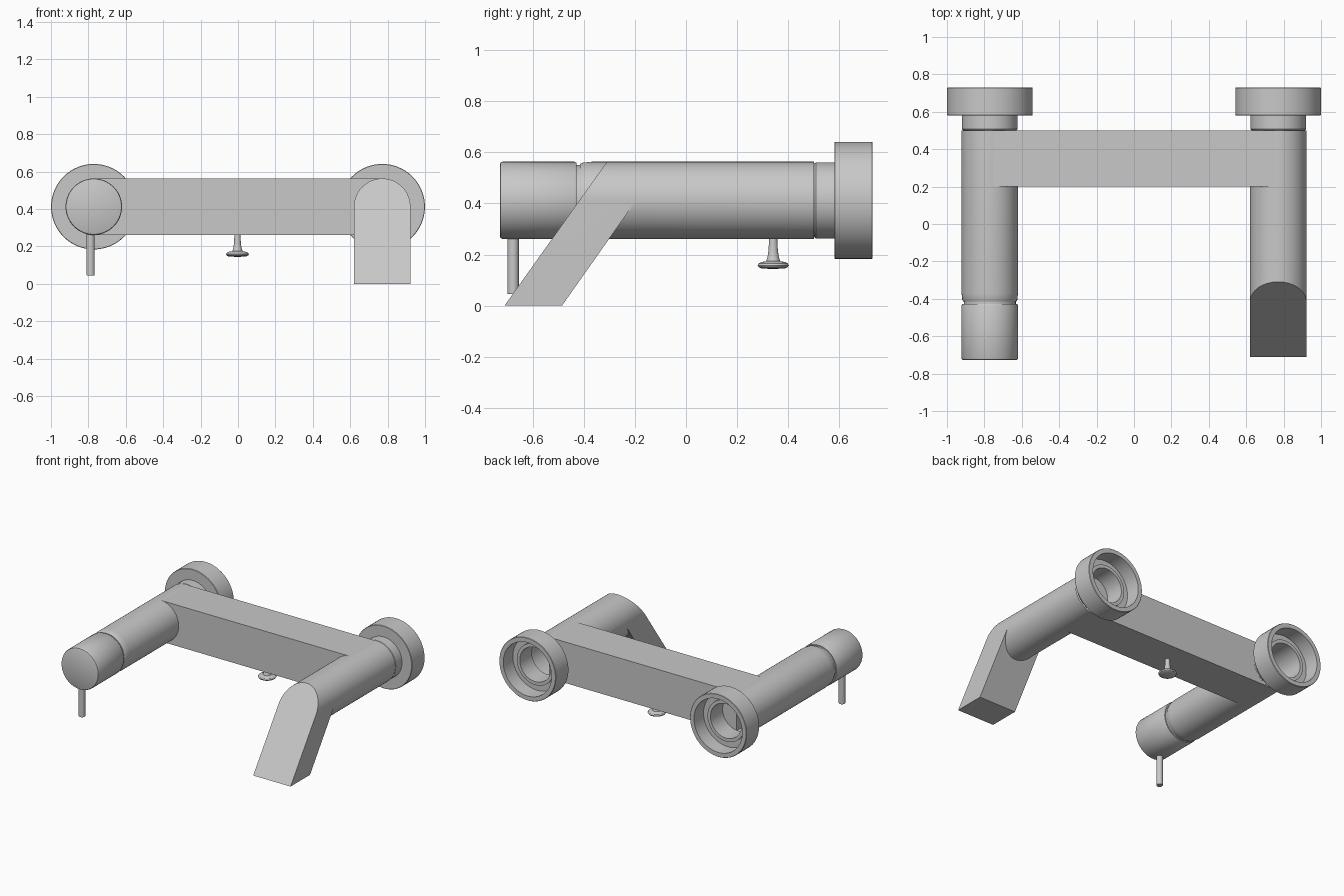
import bpy
import bmesh
from math import cos, sin, pi, radians

if "Cube" in bpy.data.objects:
    bpy.data.objects.remove(bpy.data.objects["Cube"])

# Main dimensions
PIPE_X, AXIS_Z, PIPE_R = 0.771, 0.412, 0.151
WALL_Y = 0.5
SEG = 64

metal = bpy.data.materials.new("satin grey metal")
metal.use_nodes = True
GREY = (0.58, 0.58, 0.58, 1)
metal.diffuse_color = GREY
metal.node_tree.nodes["Principled BSDF"].inputs["Base Color"].default_value = GREY


def finish(bm, name, location=(0, 0, 0)):
    """Turn a bmesh into a shaded object with the metal material."""
    bmesh.ops.remove_doubles(bm, verts=bm.verts, dist=1e-5)
    bmesh.ops.recalc_face_normals(bm, faces=bm.faces)
    mesh = bpy.data.meshes.new(name)
    bm.to_mesh(mesh)
    bm.free()
    mesh.materials.append(metal)
    mesh.shade_smooth()
    mesh.set_sharp_from_angle(angle=radians(30))
    obj = bpy.data.objects.new(name, mesh)
    obj.location = location
    bpy.context.scene.collection.objects.link(obj)
    return obj


def lathe(name, profile, location, axis="Y", closed=False):
    """Spin (radius, position) points around an axis; closed joins last to first."""
    bm = bmesh.new()
    rings = []
    for r, p in profile:
        ring = []
        for i in range(SEG):
            a = 2 * pi * i / SEG
            u, v = r * cos(a), r * sin(a)
            ring.append(bm.verts.new((u, p, v) if axis == "Y" else (u, v, p)))
        rings.append(ring)
    pairs = list(zip(rings, rings[1:]))
    if closed:
        pairs.append((rings[-1], rings[0]))
    for a, b in pairs:
        for i in range(SEG):
            j = (i + 1) % SEG
            bm.faces.new((a[i], a[j], b[j], b[i]))
    return finish(bm, name, location)


# Wall flanges and necks, one pair per pipe
for side, sx in (("right", -1), ("left", 1)):
    centre = (sx * PIPE_X, 0, AXIS_Z)
    lathe(side + "_wall_flange",
          [(0.145, 0.58), (0.226, 0.58), (0.2285, 0.583), (0.2285, 0.727),
           (0.226, 0.73), (0.195, 0.73), (0.195, 0.62), (0.145, 0.62)],
          centre, closed=True)
    lathe(side + "_neck",
          [(0.142, 0.5), (0.149, 0.508), (0.149, 0.64), (0.125, 0.64), (0.125, 0.5)],
          centre, closed=True)

# Control side: hollow pipe, groove and turning handle
control = (-PIPE_X, 0, AXIS_Z)
lathe("control_pipe",
      [(0.13, -0.415), (0.142, -0.415), (0.147, -0.405), (PIPE_R, -0.37),
       (PIPE_R, WALL_Y), (0.13, WALL_Y)], control, closed=True)
lathe("handle_groove", [(0, -0.44), (0.139, -0.44), (0.139, -0.4), (0, -0.4)], control)
lathe("handle",
      [(0, -0.728), (0.142, -0.728), (0.148, -0.725), (PIPE_R, -0.718),
       (PIPE_R, -0.436), (0.147, -0.428), (0, -0.428)], control)
lathe("handle_lever",
      [(0, 0.045), (0.02, 0.045), (0.022, 0.048), (0.022, 0.3), (0, 0.3)],
      (-0.788, -0.676, 0), axis="Z")

# Diverter knob below the bar
lathe("diverter_knob",
      [(0, 0.144), (0.045, 0.145), (0.057, 0.151), (0.061, 0.158), (0.057, 0.165),
       (0.045, 0.171), (0.028, 0.174), (0.022, 0.19), (0.018, 0.22),
       (0.016, 0.27), (0, 0.27)], (-0.003, 0.341, 0), axis="Z")

# Cross bar
bm = bmesh.new()
bmesh.ops.create_cube(bm, size=1)
bmesh.ops.scale(bm, vec=(1.516, 0.298, 0.3), verts=bm.verts)
finish(bm, "cross_bar", (0, 0.35, AXIS_Z))


# Spout side: pipe cut on a slant, running into a leaning square spout
def front_y(z):
    return -0.71 + 0.712 * z


def back_y(z):
    return -0.485 + 0.705 * z


bm = bmesh.new()
wall, joint, arch = [], [], []
for i in range(SEG):
    a = 2 * pi * i / SEG
    x, z = PIPE_X + PIPE_R * cos(a), AXIS_Z + PIPE_R * sin(a)
    wall.append(bm.verts.new((x, WALL_Y, z)))
    joint.append(bm.verts.new((x, back_y(min(z, AXIS_Z)), z)))
    if i <= SEG // 2:
        arch.append(bm.verts.new((x, front_y(z), z)))
for i in range(SEG):
    j = (i + 1) % SEG
    bm.faces.new((wall[i], wall[j], joint[j], joint[i]))
    if i < SEG // 2:
        bm.faces.new((joint[i], joint[j], arch[j], arch[i]))
left, right = PIPE_X + PIPE_R, PIPE_X - PIPE_R
fl, fr = [bm.verts.new((x, front_y(0), 0)) for x in (left, right)]
bl, br = [bm.verts.new((x, back_y(0), 0)) for x in (left, right)]
jl, jr = joint[0], joint[SEG // 2]
bm.faces.new(arch)
bm.faces.new((arch[0], arch[-1], fr, fl))
bm.faces.new((arch[0], fl, bl, jl))
bm.faces.new((arch[-1], jr, br, fr))
bm.faces.new((jl, bl, br, jr))
bm.faces.new((fl, fr, br, bl))
finish(bm, "spout")
